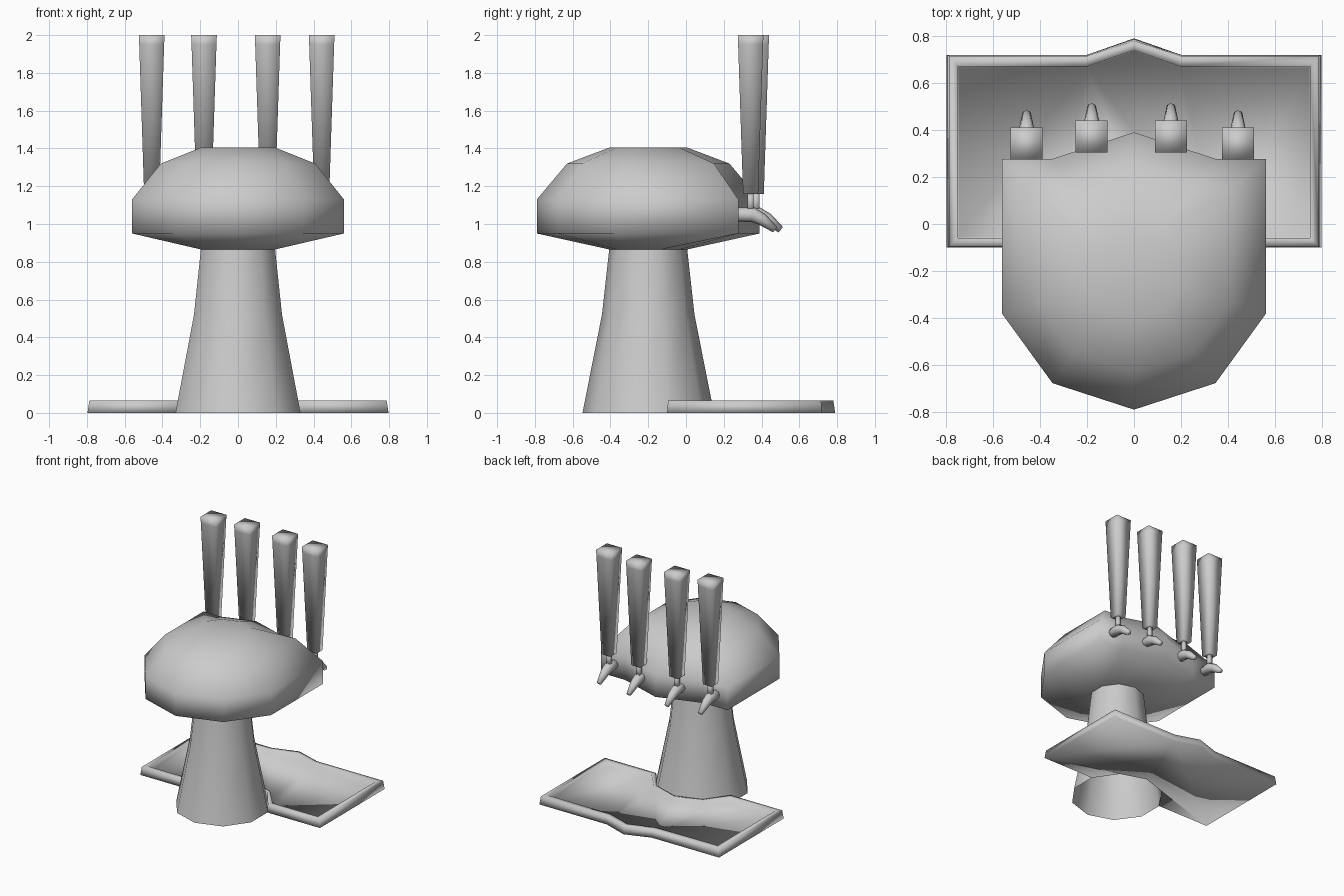
import bpy, bmesh, math
from mathutils import Vector

old = bpy.data.objects.get("Cube")
if old:
    bpy.data.objects.remove(old, do_unlink=True)

grey = bpy.data.materials.new("plain_grey")
grey.use_nodes = True
COLOUR = (0.6, 0.6, 0.6, 1)
grey.diffuse_color = COLOUR
grey.node_tree.nodes["Principled BSDF"].inputs["Base Color"].default_value = COLOUR


def loft(name, rings, start=True, end=True):
    """Bridge equal-length rings of points into one smooth-shaded object."""
    bm = bmesh.new()
    loops = [[bm.verts.new(p) for p in ring] for ring in rings]
    n = len(loops[0])
    for a, b in zip(loops, loops[1:]):
        for i in range(n):
            j = (i + 1) % n
            bm.faces.new((a[i], a[j], b[j], b[i]))
    if start:
        bm.faces.new(loops[0][::-1])
    if end:
        bm.faces.new(loops[-1])
    bmesh.ops.recalc_face_normals(bm, faces=bm.faces)
    for f in bm.faces:
        f.smooth = True
    mesh = bpy.data.meshes.new(name)
    bm.to_mesh(mesh)
    bm.free()
    mesh.materials.append(grey)
    obj = bpy.data.objects.new(name, mesh)
    bpy.context.collection.objects.link(obj)
    return obj


def decagon(r, z, squared=False):
    """Ten-sided ring with a point at the front; squared pushes out the rear corners."""
    pts = []
    for i in range(10):
        a = math.tau * i / 10
        y = -math.cos(a)
        if squared and i in (3, 7):
            y = math.cos(math.pi / 5)
        pts.append(Vector((r * math.sin(a), -0.2 + r * y, z)))
    return pts


def square(x, y, z, h):
    return [(x + sx * h, y + sy * h, z) for sx, sy in ((-1, -1), (1, -1), (1, 1), (-1, 1))]


# Tapered column, open underneath
loft("column", [decagon(0.348, 0), decagon(0.245, 0.52), decagon(0.205, 0.88)],
     start=False, end=False)

# Mushroom-shaped head with a squared-off rear
loft("head", [decagon(0.205, 0.865), decagon(0.59, 0.95, True), decagon(0.59, 1.13, True),
              decagon(0.43, 1.32, True), decagon(0.205, 1.405)], start=False)


# Drip tray wrapped around the foot of the column
def tray_ring(side, front, back, peak, z, grow):
    foot = decagon(0.348 + grow, z)
    half = [(side, front), (side, back), (0.2, back)]
    pts = [(x, y, z) for x, y in half] + [(0, peak, z)]
    pts += [(-x, y, z) for x, y in reversed(half)]
    notch = [foot[i] for i in (7, 6, 5, 4, 3)]
    notch[0].y = notch[4].y = front
    return pts + notch


loft("drip_tray", [tray_ring(0.797, -0.1, 0.72, 0.79, 0, 0),
                   tray_ring(0.787, -0.095, 0.715, 0.78, 0.065, 0),
                   tray_ring(0.75, -0.06, 0.67, 0.74, 0.065, 0.02),
                   tray_ring(0.745, -0.055, 0.665, 0.735, 0.02, 0.02)])


# Taps: tall square handle, thin stem and bent tapering spout
SPOUT = [(-0.1, 1.05, 0.035), (0.01, 1.05, 0.04), (0.06, 1.025, 0.033), (0.13, 0.97, 0.018)]


def tap(side, x, y):
    loft(side + "_handle", [square(x, y, z, h) for z, h in
                            ((1.16, 0.04), (1.95, 0.066), (2.0, 0.068))])
    loft(side + "_stem", [square(x, y, z, 0.016) for z in (1.06, 1.17)])
    rings = []
    for k, (dy, z, r) in enumerate(SPOUT):
        before, after = SPOUT[max(k - 1, 0)], SPOUT[min(k + 1, len(SPOUT) - 1)]
        along = Vector((0, after[0] - before[0], after[1] - before[1])).normalized()
        across = Vector((1, 0, 0))
        up = across.cross(along)
        rings.append([Vector((x, y + dy, z)) + r * (math.cos(a) * across + math.sin(a) * up)
                      for a in (math.tau * i / 8 for i in range(8))])
    loft(side + "_spout", rings)


tap("outer_right", -0.457, 0.342)
tap("inner_right", -0.18, 0.372)
tap("inner_left", 0.157, 0.372)
tap("outer_left", 0.443, 0.342)
